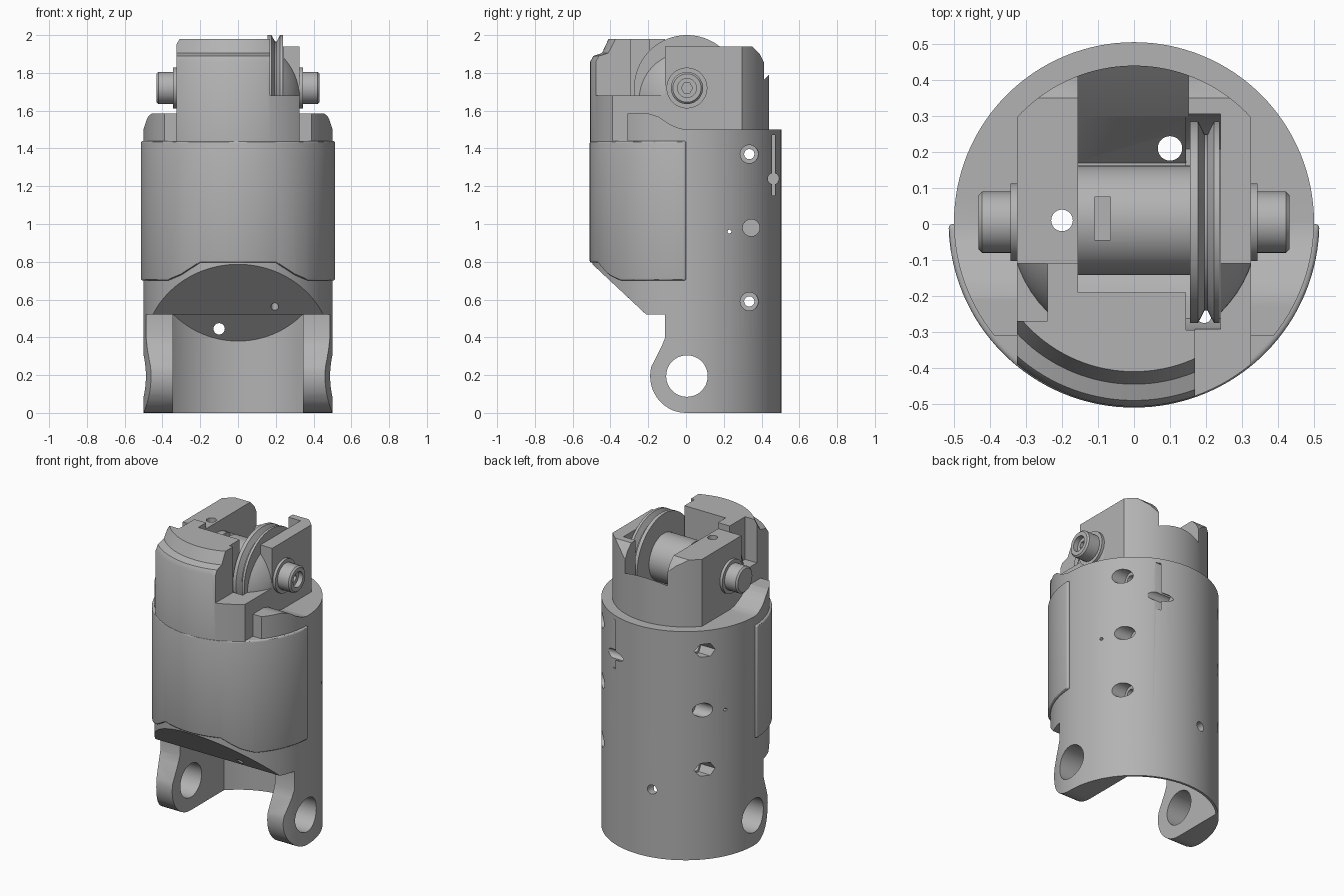
import bpy, bmesh
from math import sin, cos, pi, radians

if "Cube" in bpy.data.objects:
    bpy.data.objects.remove(bpy.data.objects["Cube"])

grey = bpy.data.materials.new("plain grey")
grey.use_nodes = True
grey.diffuse_color = (0.45, 0.45, 0.45, 1)
grey.node_tree.nodes["Principled BSDF"].inputs["Base Color"].default_value = grey.diffuse_color


def place(axis, u, v, t):
    return {"x": (t, u, v), "y": (u, t, v), "z": (u, v, t)}[axis]


def loft(name, rings):
    """Skin a stack of closed rings and cap both ends."""
    bm = bmesh.new()
    loops = [[bm.verts.new(p) for p in ring] for ring in rings]
    n = len(loops[0])
    for low, high in zip(loops, loops[1:]):
        for i in range(n):
            j = (i + 1) % n
            bm.faces.new((low[i], low[j], high[j], high[i]))
    bm.faces.new(loops[0])
    bm.faces.new(loops[-1])
    bmesh.ops.recalc_face_normals(bm, faces=bm.faces)
    mesh = bpy.data.meshes.new(name)
    bm.to_mesh(mesh)
    bm.free()
    mesh.materials.append(grey)
    ob = bpy.data.objects.new(name, mesh)
    bpy.context.collection.objects.link(ob)
    return ob


def prism(name, axis, outline, a, b):
    return loft(name, [[place(axis, u, v, t) for u, v in outline] for t in (a, b)])


def box(name, x, y, z):
    return prism(name, "z", [(x[0], y[0]), (x[1], y[0]), (x[1], y[1]), (x[0], y[1])], *z)


def lathe(name, axis, centre, profile, n=96):
    """Turn (radius, distance along axis) points round the axis."""
    return loft(name, [[place(axis, centre[0] + r * cos(2 * pi * i / n),
                              centre[1] + r * sin(2 * pi * i / n), t)
                        for i in range(n)] for r, t in profile])


def rod(axis, centre, r, a, b, n=32, name="cutter"):
    return lathe(name, axis, centre, [(r, a), (r, b)], n)


def bake(ob):
    dg = bpy.context.evaluated_depsgraph_get()
    mesh = bpy.data.meshes.new_from_object(ob.evaluated_get(dg))
    ob.modifiers.clear()
    ob.data = mesh


def combine(ob, tool, op="DIFFERENCE"):
    tool.hide_render = True
    m = ob.modifiers.new("combine", "BOOLEAN")
    m.operation, m.object, m.solver = op, tool, "EXACT"
    bake(ob)
    bpy.data.objects.remove(tool)
    return ob


def keep(ob, tool):
    return combine(ob, tool, "INTERSECT")


AXLE = (0.005, 1.72)

# Main shell, trimmed to its side outline with rounded lugs
lug = [(-0.19 * sin(a), 0.195 - 0.195 * cos(a)) for a in [pi * i / 24 for i in range(15)]]
outline = [(0.6, 0)] + lug + [
    (-0.13, 0.35), (-0.11, 0.4), (-0.11, 0.52), (-0.21, 0.52), (-0.52, 0.81), (-0.52, 1.44),
    (-0.31, 1.44), (-0.31, 1.585), (-0.2, 1.585), (-0.15, 1.57), (-0.09, 1.53),
    (-0.04, 1.508), (0, 1.5), (0.6, 1.5)]
body = rod("z", (0, 0.005), 0.5, 0, 1.6, 128, "main_shell")
keep(body, prism("trim", "x", outline, -0.7, 0.7))

# Lower cavity with a sloping ceiling at the back
cavity = rod("z", (0, 0.005), 0.485, -0.1, 0.6, 128, "cavity")
keep(cavity, prism("trim", "x", [(-0.7, -0.05), (0.6, -0.05), (0.6, 0.27),
                                 (0.35, 0.52), (-0.7, 0.52)], -0.345, 0.345))
combine(body, cavity)
combine(body, rod("x", (0.005, 0.195), 0.11, -0.7, 0.7, 48))

# Cross holes: round counterbore on one side, hexagon on the other
for z in (0.59, 1.37):
    combine(body, rod("x", (0.335, z), 0.027, -0.6, 0.6))
    combine(body, rod("x", (0.335, z), 0.048, 0.31, 0.6))
    combine(body, rod("x", (0.335, z), 0.048, -0.6, -0.31, 6))
for a, b in ((0.28, 0.6), (-0.6, -0.28)):
    combine(body, rod("x", (0.345, 0.98), 0.045, a, b))
combine(body, rod("x", (0.23, 0.96), 0.01, -0.6, 0.6, 12))
combine(body, rod("y", (-0.1, 0.445), 0.03, 0.2, 0.6))
# Keyhole slot
combine(body, box("slot", (0.1, 0.4), (0.456, 0.47), (1.15, 1.47)))
combine(body, rod("x", (0.463, 1.24), 0.03, 0.1, 0.4))

# Front cover plate with softened edges
plate = rod("z", (0, 0.005), 0.515, 0.6, 1.5, 128, "front_plate")
keep(plate, box("trim", (-0.7, 0.7), (-0.7, 0), (0.5, 1.6)))
keep(plate, prism("trim", "y", [(-0.6, 0.7), (-0.37, 0.7), (-0.3, 0.73), (-0.2, 0.795), (0.2, 0.795),
                                (0.3, 0.73), (0.37, 0.7), (0.6, 0.7), (0.6, 1.44), (-0.6, 1.44)], -0.7, 0.1))
soft = plate.modifiers.new("soft", "BEVEL")
soft.width, soft.segments, soft.angle_limit = 0.018, 3, radians(50)
bake(plate)

# Upper front wall with a stepped rim, lowered on one side
wall = lathe("front_wall", "z", (0, 0), [(0.507, 1.4), (0.507, 1.86), (0.49, 1.89),
                                         (0.445, 1.905), (0.41, 1.98)], 128)
keep(wall, box("trim", (-0.325, 0.325), (-0.7, -0.11), (1.3, 2.2)))
combine(wall, box("cutter", (0.17, 0.5), (-0.7, 0.1), (1.68, 2.2)))
combine(wall, box("cutter", (-0.5, -0.24), (-0.27, 0), (1.7, 2.2)))

# Neck with flat cheeks and a rounded back
neck = rod("z", (0, 0), 0.44, 1.45, 2, 128, "neck")
keep(neck, prism("trim", "x", [(-0.11, 1.4), (0.5, 1.4), (0.5, 1.79), (0.435, 1.79), (0.42, 1.84),
                               (0.39, 1.9), (0.35, 1.94), (-0.11, 1.94)], -0.325, 0.325))

# Domed fillers at the front of the cheeks
domes = []
for side, a, b in (("left", 0.24, 0.325), ("right", -0.325, -0.24)):
    arc = [pi * i / 32 for i in range(1, 32)]
    dome = lathe(side + "_cheek_dome", "z", (0, 0),
                 [(0.345 * sin(t), 1.66 - 0.345 * cos(t)) for t in arc], 64)
    domes.append(keep(dome, box("trim", (a, b), (-0.4, 0.2), (1.5, 1.94))))

# Drum well, pulley well and vertical bores
well = [(-0.19, 2.2), (-0.19, 1.56), (-0.13, 1.51), (0.17, 1.51), (0.3, 1.66), (0.44, 1.79), (0.6, 1.79), (0.6, 2.2)]
for part in (neck, wall):
    combine(part, prism("well", "x", well, -0.155, 0.152))
    combine(part, rod("x", AXLE, 0.3, 0.145, 0.24, 64))
    combine(part, box("well_mouth", (0.145, 0.24), (-0.295, 0.305), (1.72, 2.2)))
for part in (neck, wall, body, plate):
    for centre, r in (((0.1, 0.21), 0.034), ((-0.2, 0.01), 0.03), ((0.195, -0.255), 0.02)):
        combine(part, rod("z", centre, r, 0.25, 2.2))

# Winding drum with a pocket, and grooved pulley
drum = rod("x", (0.01, 1.72), 0.152, -0.157, 0.16, 64, "drum")
combine(drum, box("pocket", (-0.11, -0.065), (-0.045, 0.075), (1.8, 2)))
pulley = lathe("pulley", "x", AXLE, [(0.28, 0.155), (0.28, 0.178), (0.245, 0.196),
                                     (0.245, 0.204), (0.28, 0.222), (0.28, 0.238)])

# Axle heads and washers on both cheeks
parts = [body, plate, wall, neck, drum, pulley] + domes
for side, s in (("left", 1), ("right", -1)):
    parts.append(lathe(side + "_washer", "x", AXLE, [(0.108, 0.3 * s), (0.108, 0.343 * s)], 48))
    head = lathe(side + "_axle_head", "x", AXLE,
                 [(0.085, 0.3 * s), (0.085, 0.422 * s), (0.075, 0.432 * s)], 48)
    if s > 0:
        combine(head, rod("x", AXLE, 0.05, 0.4, 0.5))
        combine(head, rod("x", AXLE, 0.03, 0.34, 0.5, 6))
    parts.append(head)

# Smooth shading with crisp edges
for ob in bpy.context.view_layer.objects:
    ob.select_set(ob in parts)
bpy.context.view_layer.objects.active = body
bpy.ops.object.shade_smooth_by_angle(angle=radians(30))
